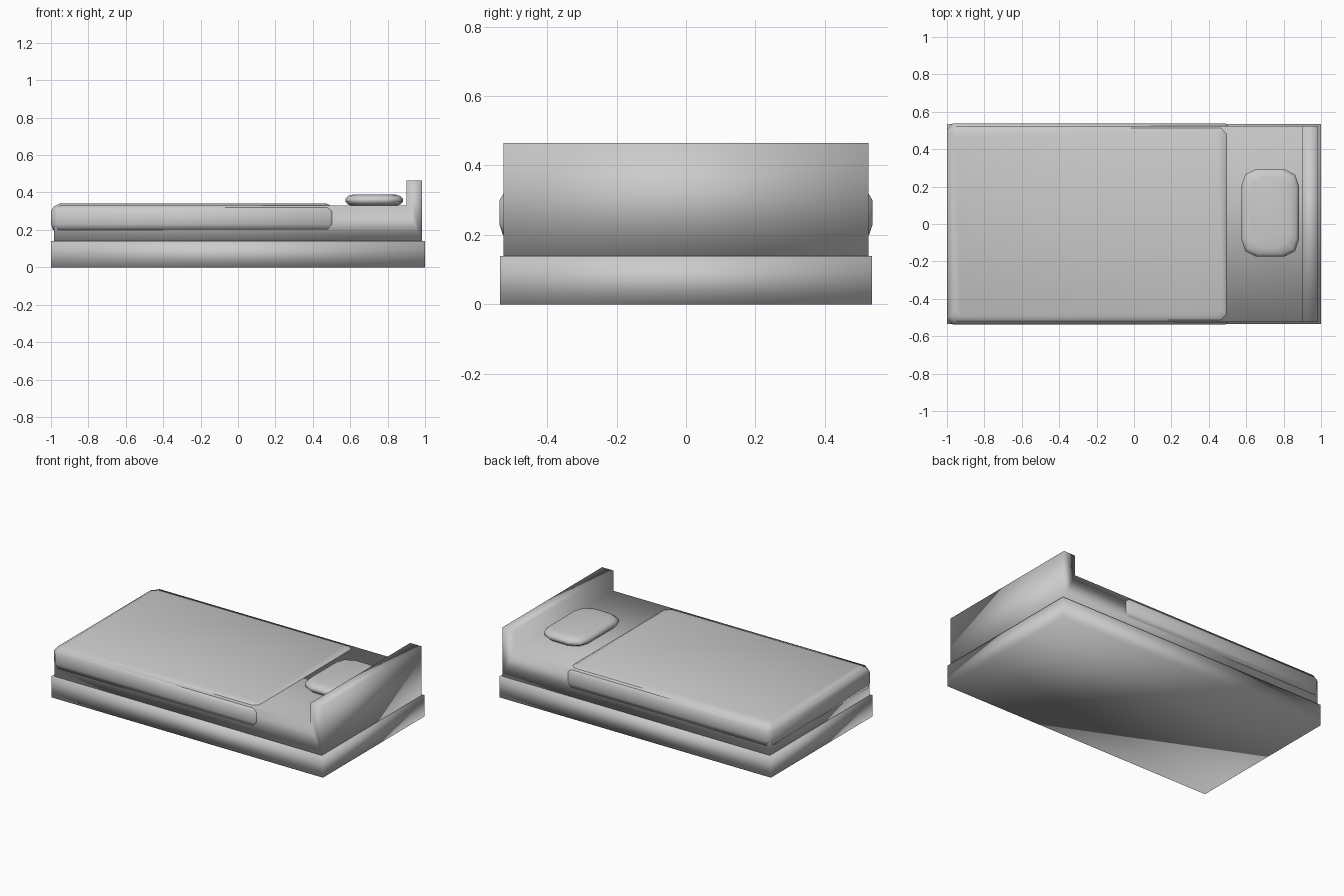
import bpy
import bmesh

cube = bpy.data.objects.get("Cube")
if cube:
    bpy.data.objects.remove(cube, do_unlink=True)

# One plain grey for the whole bed
grey = bpy.data.materials.new("plain grey")
grey.use_nodes = True
colour = (0.6, 0.6, 0.6, 1)
grey.diffuse_color = colour
grey.node_tree.nodes["Principled BSDF"].inputs["Base Color"].default_value = colour


def finish(name, bm):
    bmesh.ops.recalc_face_normals(bm, faces=bm.faces)
    for face in bm.faces:
        face.smooth = True
    mesh = bpy.data.meshes.new(name)
    bm.to_mesh(mesh)
    bm.free()
    mesh.materials.append(grey)
    obj = bpy.data.objects.new(name, mesh)
    bpy.context.collection.objects.link(obj)
    return obj


def extrude_profile(name, profile, half_depth):
    """Extrude an x-z outline across the width of the bed."""
    bm = bmesh.new()
    face = bm.faces.new([bm.verts.new((x, -half_depth, z)) for x, z in profile])
    out = bmesh.ops.extrude_face_region(bm, geom=[face])["geom"]
    moved = [v for v in out if isinstance(v, bmesh.types.BMVert)]
    bmesh.ops.translate(bm, verts=moved, vec=(0, 2 * half_depth, 0))
    return finish(name, bm)


def soft_slab(name, centre, half, corner, rings):
    """Stack rings of a cut-corner rectangle, each (z, inset)."""
    bm = bmesh.new()
    loops = []
    for z, inset in rings:
        hx, hy = half[0] - inset, half[1] - inset
        loop = []
        for sx, sy in ((1, 1), (-1, 1), (-1, -1), (1, -1)):
            points = corner if sx == sy else corner[::-1]
            for dx, dy in points:
                loop.append(bm.verts.new((centre[0] + sx * (hx - dx),
                                          centre[1] + sy * (hy - dy), z)))
        loops.append(loop)
    for low, high in zip(loops, loops[1:]):
        for i in range(len(low)):
            j = (i + 1) % len(low)
            bm.faces.new((low[i], low[j], high[j], high[i]))
    bm.faces.new(loops[0][::-1])
    bm.faces.new(loops[-1])
    return finish(name, bm)


# Plinth
extrude_profile("bed_base", [(-1, 0), (1, 0), (1, 0.14), (-1, 0.14)], 0.535)

# Mattress and headboard share one L-shaped outline
extrude_profile("mattress_and_headboard",
                [(-0.985, 0.14), (0.985, 0.14), (0.985, 0.465),
                 (0.9, 0.465), (0.9, 0.33), (-0.95, 0.33), (-0.985, 0.3)], 0.525)

# Blanket over the foot end
soft_slab("blanket", (-0.24, 0), (0.76, 0.537), [(0, 0.03), (0.03, 0)],
          [(0.2, 0.01), (0.23, 0), (0.3, 0), (0.325, 0.015), (0.34, 0.045)])

# Pillow
soft_slab("pillow", (0.728, 0.06), (0.153, 0.235),
          [(0, 0.09), (0.02, 0.03), (0.08, 0)],
          [(0.326, 0.045), (0.335, 0.015), (0.35, 0), (0.368, 0),
           (0.382, 0.015), (0.39, 0.045)])
